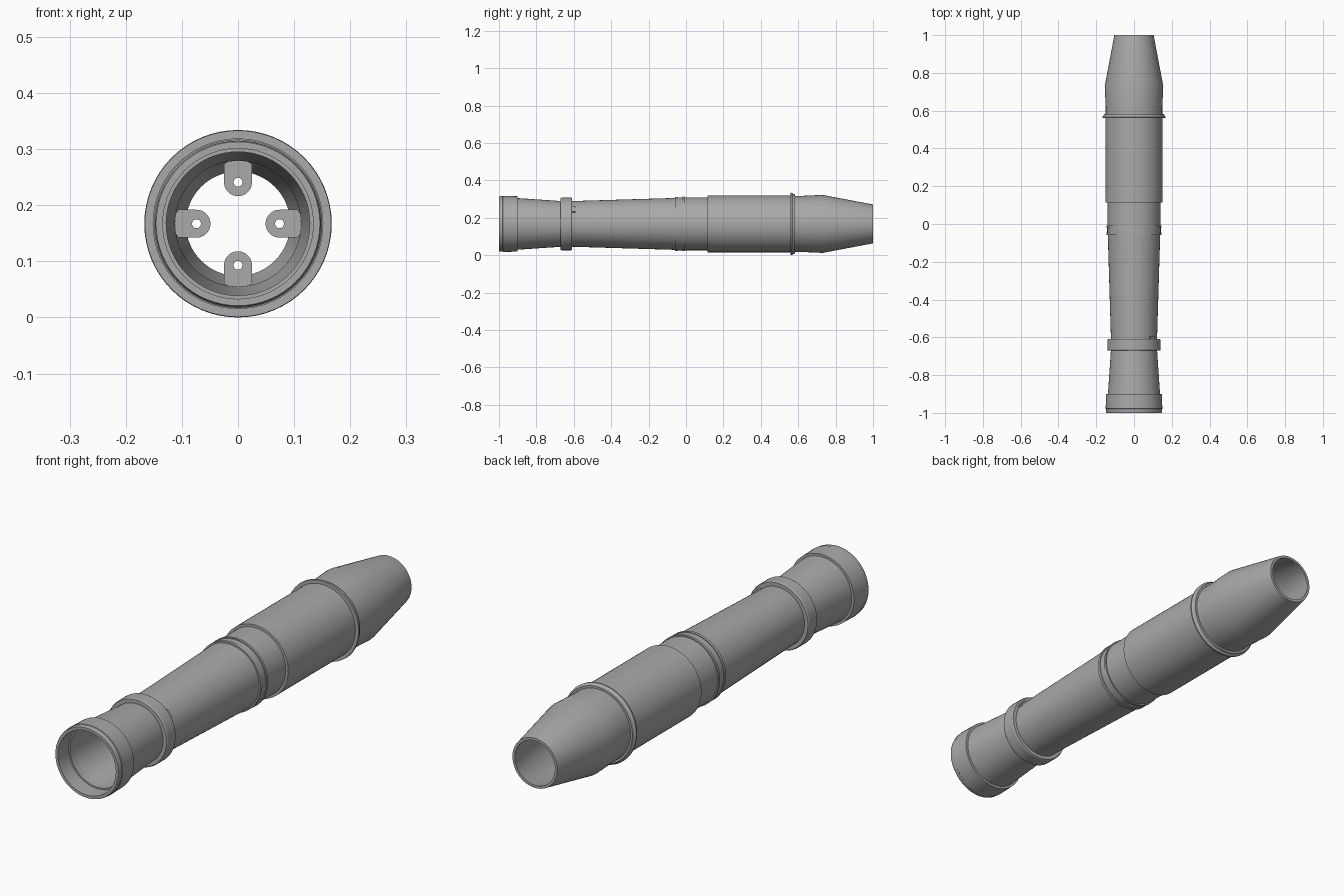
import bpy, bmesh, math
from mathutils import Matrix

if "Cube" in bpy.data.objects:
    bpy.data.objects.remove(bpy.data.objects["Cube"])

AXIS_Z = 0.167
SEG = 64

grey = bpy.data.materials.new("grey metal")
grey.diffuse_color = (0.40, 0.40, 0.40, 1)
grey.use_nodes = True
grey.node_tree.nodes["Principled BSDF"].inputs["Base Color"].default_value = grey.diffuse_color


def finish(name, bm, smooth=True):
    bmesh.ops.recalc_face_normals(bm, faces=bm.faces)
    me = bpy.data.meshes.new(name)
    bm.to_mesh(me)
    bm.free()
    ob = bpy.data.objects.new(name, me)
    bpy.context.collection.objects.link(ob)
    me.materials.append(grey)
    if smooth:
        bpy.ops.object.select_all(action='DESELECT')
        ob.select_set(True)
        bpy.context.view_layer.objects.active = ob
        bpy.ops.object.shade_smooth_by_angle(angle=math.radians(25))
    return ob


def lathe(name, profile):
    """Revolve a closed (y, radius) outline about the long axis."""
    bm = bmesh.new()
    rings = []
    for y, r in profile:
        rings.append([bm.verts.new((r * math.cos(2 * math.pi * i / SEG), y,
                                    AXIS_Z + r * math.sin(2 * math.pi * i / SEG)))
                      for i in range(SEG)])
    for k, a in enumerate(rings):
        b = rings[(k + 1) % len(rings)]
        for i in range(SEG):
            j = (i + 1) % SEG
            bm.faces.new((a[i], a[j], b[j], b[i]))
    return finish(name, bm)


# Front collar with a stepped mouth
lathe("front_collar", [(-1, 0.134), (-1, 0.146), (-0.995, 0.148), (-0.98, 0.148),
                       (-0.978, 0.150), (-0.90, 0.148), (-0.90, 0.128),
                       (-0.93, 0.128), (-0.93, 0.134)])
# Narrowing front tube
lathe("front_tube", [(-0.90, 0.138), (-0.65, 0.121), (-0.65, 0.112), (-0.90, 0.128)])
# Waist ring
lathe("waist_ring", [(-0.67, 0.115), (-0.67, 0.138), (-0.665, 0.141),
                     (-0.615, 0.141), (-0.61, 0.138), (-0.61, 0.115)])
# Long flared grip
lathe("grip_tube", [(-0.65, 0.121), (-0.61, 0.122), (-0.05, 0.139),
                    (-0.05, 0.129), (-0.65, 0.112)])
# Middle ring with a shallow groove
lathe("middle_ring", [(-0.058, 0.13), (-0.058, 0.145), (-0.046, 0.145), (-0.046, 0.142),
                      (-0.018, 0.142), (-0.018, 0.146), (-0.008, 0.146), (-0.008, 0.13)])
# Neck between the ring and the main sleeve
lathe("neck_tube", [(-0.05, 0.141), (0.13, 0.141), (0.13, 0.130), (-0.05, 0.129)])
# Main sleeve
lathe("main_sleeve", [(0.115, 0.132), (0.115, 0.152), (0.57, 0.152),
                      (0.57, 0.140), (0.13, 0.130)])
# Raised flange
lathe("flange", [(0.56, 0.145), (0.56, 0.166), (0.567, 0.167), (0.573, 0.161),
                 (0.582, 0.159), (0.582, 0.145)])
# Tapered open nozzle
lathe("nozzle", [(0.57, 0.150), (0.62, 0.150), (0.73, 0.155), (1, 0.104),
                 (1, 0.093), (0.73, 0.143), (0.57, 0.140)])


# Four inner mounting tabs with round ends and screw holes
def tab(name, angle):
    n, w, hole, c, root = 24, 0.025, 0.008, 0.074, 0.112
    outer, inner = [], []
    for i in range(n):
        a = 2 * math.pi * (i + 0.5) / n
        ca, sa = math.cos(a), math.sin(a)
        if sa <= 0:                      # rounded end facing the axis
            outer.append((w * ca, c + w * sa))
        else:                            # square root reaching the wall
            k = min(w / max(abs(ca), 1e-6), (root - c) / sa)
            outer.append((k * ca, c + k * sa))
        inner.append((hole * ca, c + hole * sa))
    bm = bmesh.new()
    loops = [[bm.verts.new((x, y, z)) for x, z in pts]
             for pts, y in ((outer, -0.64), (outer, -0.625), (inner, -0.625), (inner, -0.64))]
    for k in range(4):
        a, b = loops[k], loops[(k + 1) % 4]
        for i in range(n):
            j = (i + 1) % n
            bm.faces.new((a[i], a[j], b[j], b[i]))
    bm.transform(Matrix.Translation((0, 0, AXIS_Z)) @ Matrix.Rotation(angle, 4, 'Y'))
    finish(name, bm)


for i in range(4):
    tab(f"mounting_tab_{i + 1}", i * math.pi / 2)

# Small button behind the waist ring
bm = bmesh.new()
bmesh.ops.create_cube(bm, size=1)
bm.transform(Matrix.Translation((0, 0, AXIS_Z))
             @ Matrix.Rotation(math.radians(51), 4, 'Y')
             @ Matrix.Translation((0, -0.603, 0.121))
             @ Matrix.Diagonal((0.04, 0.022, 0.014, 1)))
finish("button", bm, smooth=False)
